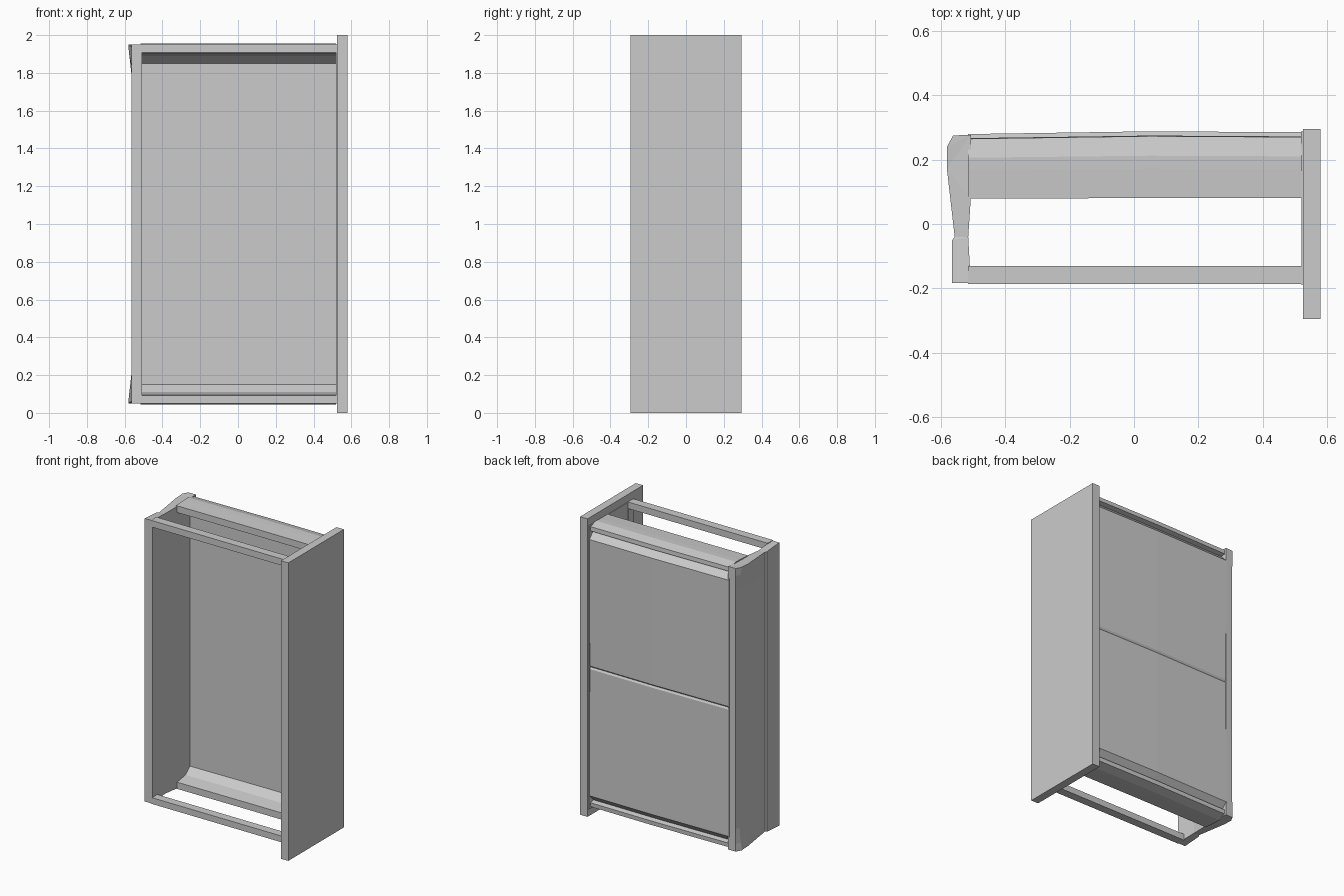
import bpy, bmesh

if "Cube" in bpy.data.objects:
    bpy.data.objects.remove(bpy.data.objects["Cube"])


def loft(name, sections):
    """Solid through matching closed loops of points."""
    bm = bmesh.new()
    loops = [[bm.verts.new(p) for p in s] for s in sections]
    n = len(loops[0])
    for a, b in zip(loops, loops[1:]):
        for i in range(n):
            j = (i + 1) % n
            bm.faces.new((a[i], a[j], b[j], b[i]))
    caps = [bm.faces.new(loops[0]), bm.faces.new(loops[-1])]
    bmesh.ops.triangulate(bm, faces=caps)
    bmesh.ops.recalc_face_normals(bm, faces=bm.faces)
    me = bpy.data.meshes.new(name)
    bm.to_mesh(me)
    bm.free()
    ob = bpy.data.objects.new(name, me)
    bpy.context.collection.objects.link(ob)
    return ob


def box(name, x0, x1, y0, y1, z0, z1):
    base = [(x0, y0), (x1, y0), (x1, y1), (x0, y1)]
    return loft(name, [[(x, y, z) for x, y in base] for z in (z0, z1)])


# Tall flat end panel and the thin liner against it
box("right_panel", 0.525, 0.58, -0.295, 0.295, 0, 2)
for name, y0, y1 in (("liner_front", -0.188, -0.13), ("liner_back", 0.08, 0.288)):
    box(name, 0.518, 0.527, y0, y1, 0.05, 1.95)
box("right_liner", 0.52, 0.527, -0.13, 0.08, 0.05, 1.95)

# Front rails, top and bottom
for name, z0, z1 in (("front_rail_bottom", 0.05, 0.092),
                     ("front_rail_top", 1.908, 1.952)):
    box(name, -0.515, 0.522, -0.187, -0.13, z0, z1)

# Back panel with inward top and bottom shelves: half profile (y, z) mirrored
outer = [(0.272, 1.0), (0.28, 1.012), (0.285, 1.86), (0.24, 1.905),
         (0.272, 1.912), (0.27, 1.94), (0.21, 1.956), (0.17, 1.955),
         (0.08, 1.95), (0.08, 1.905), (0.17, 1.89), (0.22, 1.85)]
lower = [(y, 2 - z) for y, z in reversed(outer[1:])]
profile = outer + lower
loft("back_panel", [[(x, y * s, z) for y, z in profile]
                    for x, s in ((-0.515, 0.98), (0.05, 1.01), (0.52, 1.0))])

# Left side wall, waisted in plan, flaring outward at the top and bottom corners
# (x, y, outward flare at the ends, dip of the top edge)
plan = [(-0.565, -0.183, 0, 0), (-0.565, -0.05, 0, 0.01),
        (-0.557, -0.04, 0, 0.012), (-0.565, 0.17, 0.016, 0.004),
        (-0.565, 0.24, 0.016, 0), (-0.56, 0.275, 0.002, 0),
        (-0.507, 0.277, 0, 0), (-0.507, 0.08, 0, 0.004),
        (-0.515, -0.04, 0, 0.01), (-0.507, -0.183, 0, 0)]
levels = [(0.05, 1, 1), (0.1, 0.7, 0), (0.2, 0, 0),
          (1.8, 0, 0), (1.9, 0.7, 0), (1.95, 1, -1)]
loft("left_side", [[(x - f * k, y, z + d * s) for x, y, f, d in plan]
                   for z, k, s in levels])
